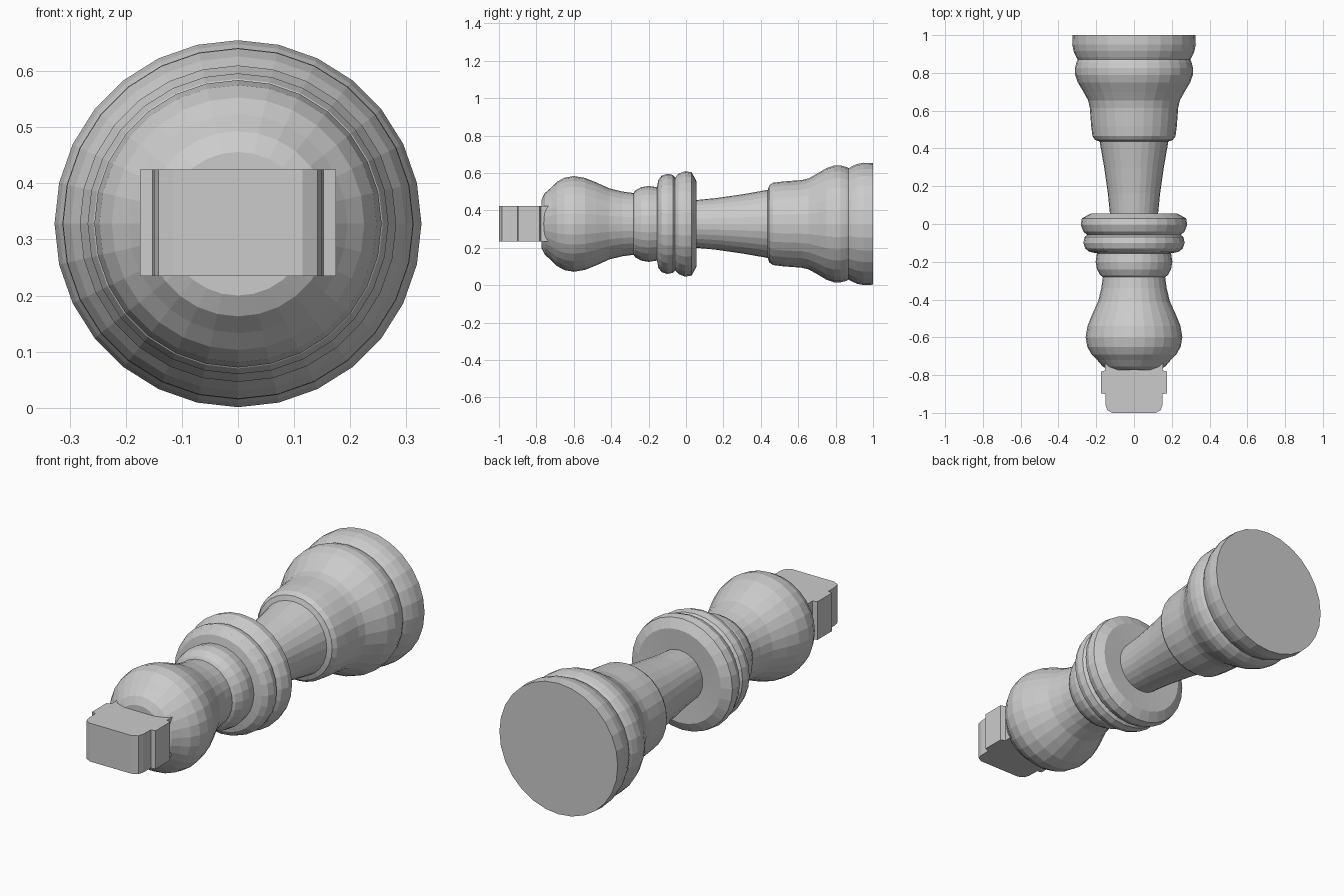
import bpy, bmesh, math

if "Cube" in bpy.data.objects:
    bpy.data.objects.remove(bpy.data.objects["Cube"])

AXIS_Z = 0.328   # height of the lying piece's centre line
SIDES = 28

mat = bpy.data.materials.new("light grey")
mat.diffuse_color = (0.6, 0.6, 0.6, 1)
mat.use_nodes = True
mat.node_tree.nodes["Principled BSDF"].inputs["Base Color"].default_value = mat.diffuse_color


def finish(name, bm):
    bmesh.ops.recalc_face_normals(bm, faces=bm.faces[:])
    mesh = bpy.data.meshes.new(name)
    bm.to_mesh(mesh)
    bm.free()
    mesh.materials.append(mat)
    obj = bpy.data.objects.new(name, mesh)
    bpy.context.collection.objects.link(obj)
    return obj


def turned(name, profile):
    """Turn a list of (y, radius) points around the y axis, with capped ends."""
    bm = bmesh.new()
    rings = []
    for y, r in profile:
        rings.append([bm.verts.new((r * math.sin(2 * math.pi * i / SIDES), y,
                                    AXIS_Z + r * math.cos(2 * math.pi * i / SIDES)))
                      for i in range(SIDES)])
    for a, b in zip(rings, rings[1:]):
        for i in range(SIDES):
            j = (i + 1) % SIDES
            bm.faces.new((a[i], a[j], b[j], b[i]))
    bm.faces.new(rings[0])
    bm.faces.new(rings[-1])
    return finish(name, bm)


# Whole turned body: foot, stem, collars and head
turned("turned_body", [
    # foot rim and groove
    (1.0, 0.325), (0.95, 0.327), (0.915, 0.32), (0.885, 0.307), (0.87, 0.298),
    # bulging base
    (0.855, 0.305), (0.825, 0.313), (0.79, 0.312), (0.75, 0.298), (0.70, 0.268),
    (0.655, 0.243), (0.615, 0.234), (0.52, 0.227), (0.465, 0.220), (0.445, 0.206),
    # slim stem
    (0.437, 0.182), (0.30, 0.158), (0.16, 0.138), (0.05, 0.127),
    # wide collar
    (0.055, 0.23), (0.03, 0.276), (-0.005, 0.282), (-0.04, 0.268), (-0.058, 0.248),
    # second collar ring
    (-0.07, 0.262), (-0.10, 0.268), (-0.13, 0.258), (-0.148, 0.235), (-0.155, 0.196),
    # neck ring
    (-0.20, 0.203), (-0.24, 0.196), (-0.272, 0.178), (-0.28, 0.165),
    # rounded head
    (-0.34, 0.173), (-0.41, 0.19), (-0.48, 0.222), (-0.54, 0.246), (-0.60, 0.256),
    (-0.65, 0.247), (-0.69, 0.225), (-0.72, 0.195), (-0.755, 0.165), (-0.773, 0.128),
])

# Cross-shaped finial: half outline (x, y), mirrored and extruded upwards
half = [(0.155, -0.70), (0.152, -0.775), (0.175, -0.782), (0.175, -0.897),
        (0.152, -0.90), (0.150, -0.96), (0.142, -0.985), (0.115, -1.0)]
outline = half + [(-x, y) for x, y in reversed(half)]
bm = bmesh.new()
bottom = bm.faces.new([bm.verts.new((x, y, 0.235)) for x, y in outline])
new = bmesh.ops.extrude_face_region(bm, geom=[bottom])["geom"]
for v in new:
    if isinstance(v, bmesh.types.BMVert):
        v.co.z = 0.425
# keep a closed underside
if not bottom.is_valid:
    low = [v for v in bm.verts if v.co.z < 0.3]
    bmesh.ops.contextual_create(bm, geom=low)
finish("cross_finial", bm)
